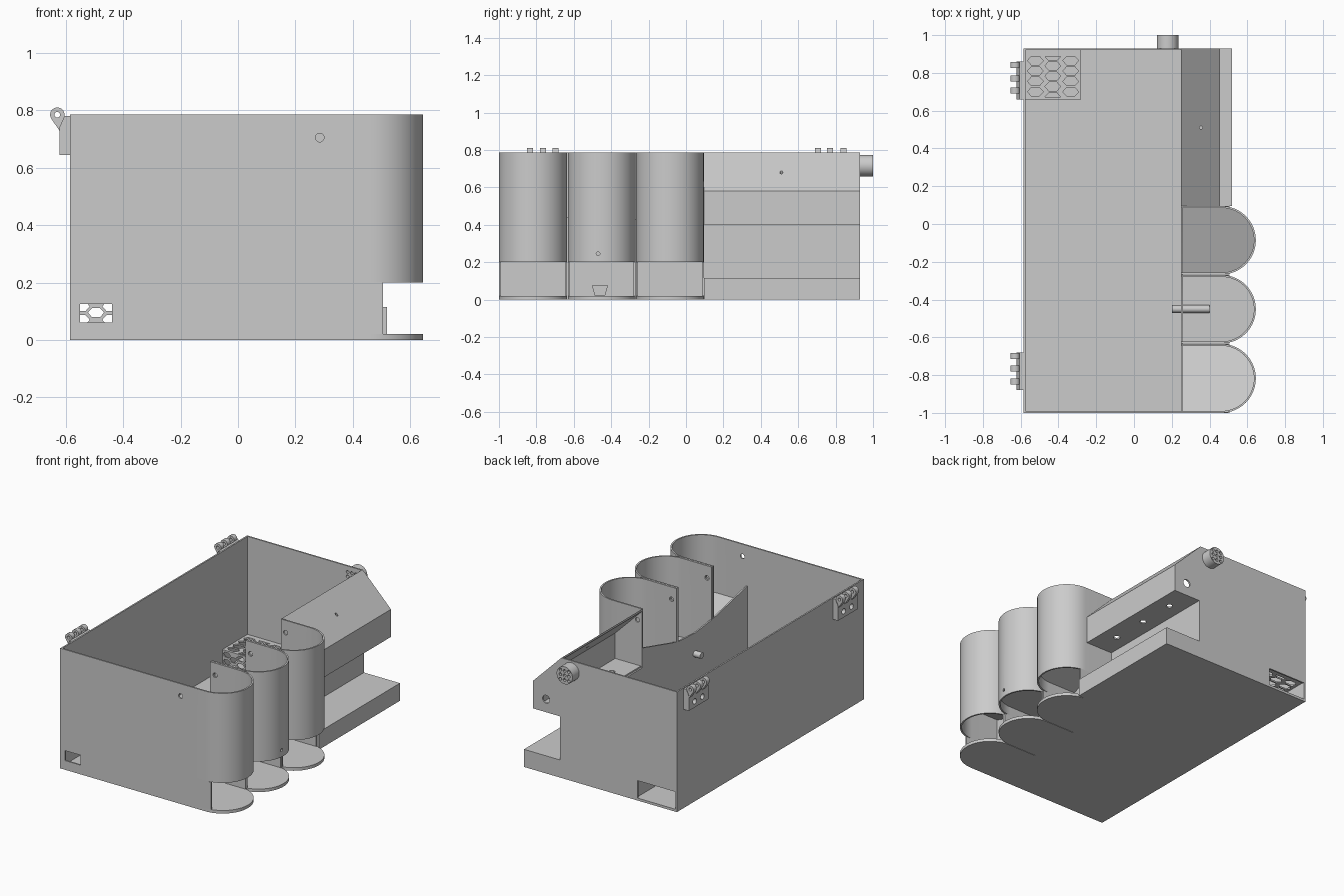
import bpy, bmesh, math
from mathutils import Vector

if "Cube" in bpy.data.objects:
    bpy.data.objects.remove(bpy.data.objects["Cube"])

GREY = bpy.data.materials.new("plain_grey")
GREY.diffuse_color = (0.6, 0.6, 0.6, 1)
GREY.use_nodes = True
GREY.node_tree.nodes["Principled BSDF"].inputs["Base Color"].default_value = GREY.diffuse_color


def place(axis, a, b, t):
    return {'x': (t, a, b), 'y': (a, t, b), 'z': (a, b, t)}[axis]


def prism(name, pts, axis, lo, hi):
    """Extrude a 2D outline along one axis."""
    bm = bmesh.new()
    face = bm.faces.new([bm.verts.new(place(axis, a, b, lo)) for a, b in pts])
    ext = bmesh.ops.extrude_face_region(bm, geom=[face])
    new = [v for v in ext['geom'] if isinstance(v, bmesh.types.BMVert)]
    bmesh.ops.translate(bm, verts=new, vec=Vector(place(axis, 0, 0, hi - lo)))
    bmesh.ops.recalc_face_normals(bm, faces=bm.faces)
    me = bpy.data.meshes.new(name)
    bm.to_mesh(me)
    bm.free()
    me.materials.append(GREY)
    ob = bpy.data.objects.new(name, me)
    bpy.context.scene.collection.objects.link(ob)
    return ob


def box(name, x0, x1, y0, y1, z0, z1):
    return prism(name, [(x0, y0), (x1, y0), (x1, y1), (x0, y1)], 'z', z0, z1)


def circle(a, b, r, n=24):
    return [(a + r * math.cos(2 * math.pi * i / n), b + r * math.sin(2 * math.pi * i / n))
            for i in range(n)]


def hexagon(a, b, w, h):
    return [(a - w, b), (a - w / 2, b - h), (a + w / 2, b - h),
            (a + w, b), (a + w / 2, b + h), (a - w / 2, b + h)]


def cut(ob, cutters):
    """Subtract cutters one by one and remove them."""
    for c in cutters:
        mod = ob.modifiers.new("cut", 'BOOLEAN')
        mod.operation, mod.solver, mod.object = 'DIFFERENCE', 'EXACT', c
    bpy.context.view_layer.update()
    dg = bpy.context.evaluated_depsgraph_get()
    me = bpy.data.meshes.new_from_object(ob.evaluated_get(dg))
    ob.modifiers.clear()
    ob.data = me
    for c in cutters:
        bpy.data.objects.remove(c)


T = 0.01                                # wall thickness
L, R, F, B, H = -0.585, 0.26, -1.0, 0.93, 0.785
BAYS = [(-1.0, -0.635), (-0.632, -0.27), (-0.267, 0.095)]


def string_hole(y0, y1):
    return prism("cutter", circle(0.285, 0.705, 0.015), 'y', y0, y1)


# Main tray: floor, left wall, front wall, profiled back wall
box("floor", L, R, F, B, 0, 0.015)
box("left_wall", L, L + T, F, B, 0, H)
front = box("front_wall", L, 0.25, F, F + T, 0, H)
cut(front, [box("cutter", -0.55, -0.44, -1.1, -0.9, 0.06, 0.125)])

back = prism("back_wall", [(L, 0), (0.52, 0), (0.52, 0.115), (R, 0.115), (R, 0.4),
                           (0.455, 0.4), (0.455, 0.58), (0.25, H), (L, H)], 'y', B - T, B)
grid = [(0.178 + 0.03 * i, 0.716 + 0.03 * j) for i in (-1, 0, 1) for j in (-1, 0, 1)]
cut(back, [box("cutter", -0.574, -0.3, 0.8, 1.1, 0.016, 0.13),
           prism("cutter", circle(0.36, 0.485, 0.026), 'y', 0.8, 1.1)]
    + [prism("cutter", circle(a, b, 0.01, 12), 'y', 0.8, 1.1) for a, b in grid])

# Perforated pipe stub on the back
pipe = prism("pipe", circle(0.178, 0.716, 0.057, 40), 'y', B, 1.0)
cut(pipe, [prism("cutter", circle(a, b, 0.01, 12), 'y', 0.8, 1.1) for a, b in grid])

# Low partition between tray and bays
part = prism("partition", [(F + T, 0.01), (B - T, 0.01), (B - T, 0.4), (0.095, 0.4),
                           (0.095, 0.53), (-0.27, 0.43), (-0.45, 0.42), (-0.63, 0.44),
                           (F + T, 0.52)], 'x', 0.25, R)
cut(part, [prism("cutter", [(-0.485, 0.022), (-0.435, 0.022), (-0.42, 0.075), (-0.5, 0.075)],
                 'x', 0.2, 0.3)])


# Three round-fronted bays with open bottoms and sloped floors
def u_shape(y0, y1, inset, x0):
    r, c = (y1 - y0) / 2, (y0 + y1) / 2
    arc = [-math.pi / 2 + math.pi * i / 32 for i in range(33)]
    return ([(x0, y0 + inset)]
            + [(0.645 - r + (r - inset) * math.cos(a), c + (r - inset) * math.sin(a)) for a in arc]
            + [(x0, y1 - inset)])


SLOPES = [(0.42, 0.30), (0.27, 0.27), (0.28, 0.42)]
for i, ((y0, y1), (z0, z1)) in enumerate(zip(BAYS, SLOPES), 1):
    shell = prism(f"bay_shell_{i}", u_shape(y0, y1, 0, 0.25) + u_shape(y0, y1, T, 0.25)[::-1],
                  'z', 0.2, H)
    holes = [string_hole(y0 - 0.05, y1 + 0.05)]
    if i == 2:
        holes.append(prism("cutter", circle(-0.47, 0.245, 0.01, 12), 'x', 0.6, 0.7))
    cut(shell, holes)
    prism(f"bay_base_{i}", u_shape(y0, y1, 0, 0.25), 'z', 0, 0.02)
    for side, y in (("front", y0), ("back", y1 - T)):
        box(f"bay_lower_{side}_wall_{i}", 0.25, 0.505, y, y + T, 0.02, 0.2)
    # sloped floor: rounded slab sheared to follow the bay
    slab = prism(f"bay_floor_{i}", u_shape(y0, y1, T, R), 'z', -0.01, 0)
    for v in slab.data.vertices:
        v.co.z += z0 + (z1 - z0) * (v.co.y - y0) / (y1 - y0)

# Drain tube in the middle bay
prism("drain_tube", circle(-0.45, 0.285, 0.02), 'x', 0.2, 0.4)

# Sloped hollow housing over the ledge
house = prism("side_housing", [(0.25, H), (0.455, 0.58), (0.455, 0.4), (R, 0.4), (R, 0.41),
                               (0.445, 0.41), (0.445, 0.576), (0.25, H - 0.014)],
              'y', 0.095, B - T)
cut(house, [prism("cutter", circle(0.355, y, 0.02), 'z', 0.35, 0.45) for y in (0.26, 0.51, 0.76)]
    + [prism("cutter", circle(0.355, 0.51, 0.008, 12), 'z', 0.6, 0.85)])
box("side_ledge", R, 0.52, 0.095, B - T, 0, 0.115)

# Vented corner box
top = box("vent_top", L + T, -0.28, 0.66, B - T, 0.135, 0.145)
cells = [(x, 0.70 + 0.055 * j) for x in (-0.522, -0.335) for j in range(4)]
cells += [(-0.43, 0.7275 + 0.055 * j) for j in range(3)]
cut(top, [prism("cutter", hexagon(a, b, 0.042, 0.023), 'z', 0.1, 0.2) for a, b in cells]
    + [prism("cutter", [(-0.472, y), (-0.388, y), (-0.409, y + s), (-0.451, y + s)],
             'z', 0.1, 0.2) for y, s in ((0.672, 0.023), (0.888, -0.023))])
side = box("vent_front", L + T, -0.28, 0.66, 0.67, 0.015, 0.135)
cells = [(-0.495 + 0.1 * i, 0.095) for i in range(2)] + [(-0.495 + 0.1 * i, 0.045) for i in range(2)]
cells += [(-0.545 + 0.1 * i, z) for i in range(3) for z in (0.07, 0.117)]
cut(side, [prism("cutter", hexagon(a, b, 0.028, 0.016), 'y', 0.6, 0.7) for a, b in cells])
box("vent_side", -0.29, -0.28, 0.67, B - T, 0.015, 0.135)

# Two hinges on the left wall
for label, y0, knuckles in (("front", -0.88, (-0.85, -0.78, -0.715)),
                            ("back", 0.66, (0.69, 0.755, 0.825))):
    plate = prism(f"{label}_hinge_plate", [(L, 0.645), (L, 0.78), (-0.605, 0.78), (-0.623, 0.74),
                                           (-0.623, 0.645)], 'y', y0, y0 + 0.2)
    cut(plate, [prism("cutter", circle(y, 0.685, 0.018, 16), 'x', -0.7, L - 0.008)
                for y in (y0 + 0.06, y0 + 0.14)])
    for i, y in enumerate(knuckles, 1):
        arc = [math.radians(-10 + 220 * k / 20) for k in range(21)]
        pts = [(-0.63 + 0.025 * math.cos(a), 0.785 + 0.025 * math.sin(a)) for a in arc]
        ear = prism(f"{label}_hinge_knuckle_{i}", pts + [(-0.623, 0.73), (-0.59, 0.73)],
                    'y', y, y + 0.032)
        cut(ear, [prism("cutter", circle(-0.63, 0.785, 0.01, 16), 'y', y - 0.1, y + 0.1)])

# Front wall string hole plus smooth rounds with crisp edges
cut(front, [string_hole(-1.1, -0.9)])
for ob in bpy.context.scene.objects:
    for p in ob.data.polygons:
        p.use_smooth = True
    ob.data.set_sharp_from_angle(angle=math.radians(30))
